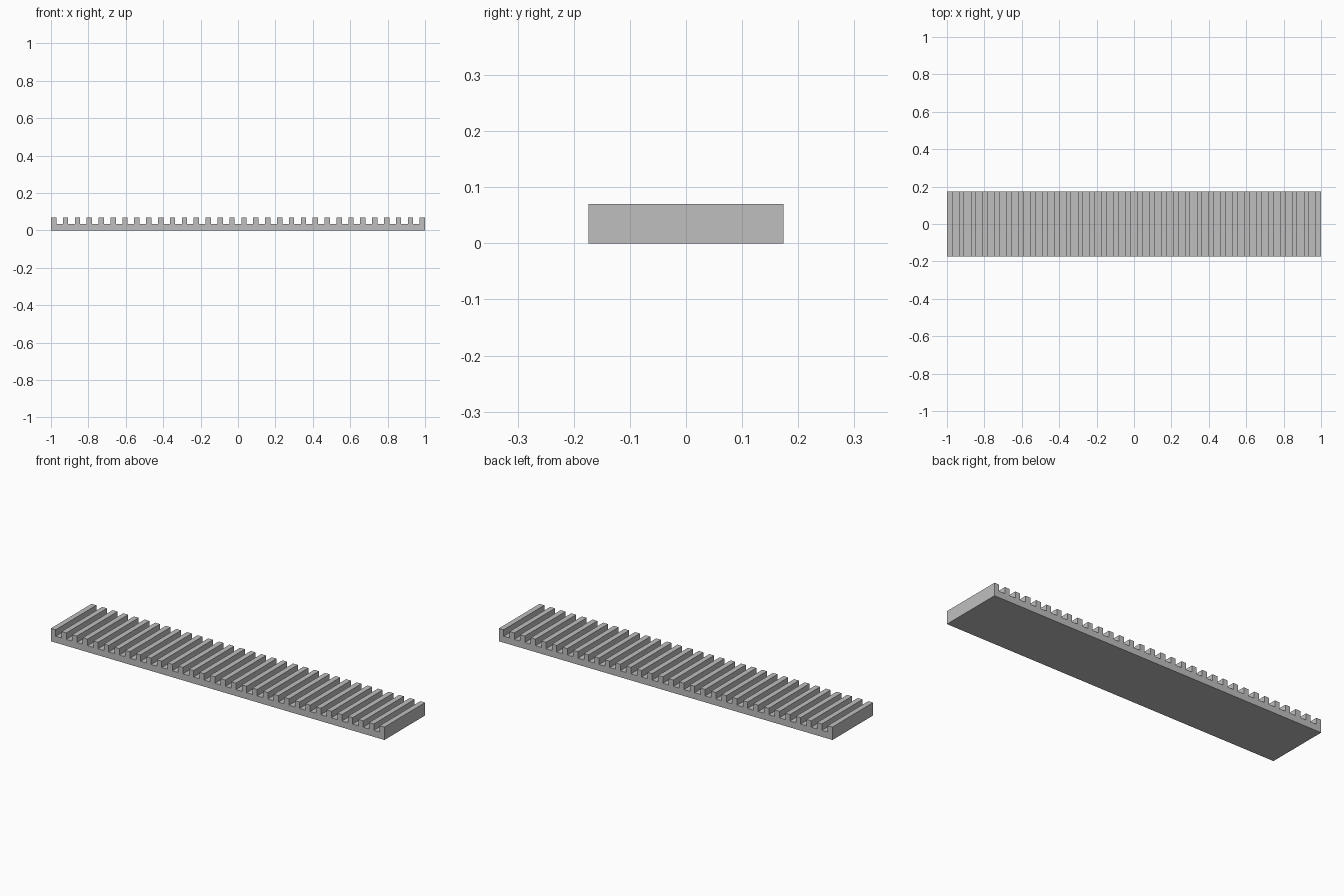
import bpy
import bmesh

# Remove the default object
cube = bpy.data.objects.get("Cube")
if cube:
    bpy.data.objects.remove(cube, do_unlink=True)

# Main dimensions
LENGTH = 2.0
WIDTH = 0.348
HEIGHT = 0.07
FLOOR = 0.035
TEETH = 32
TOOTH = 0.0285
PITCH = (LENGTH - TOOTH) / (TEETH - 1)

# Single grey material
grey = bpy.data.materials.new("plain grey")
grey.use_nodes = True
colour = (0.52, 0.52, 0.52, 1.0)
grey.diffuse_color = colour
grey.node_tree.nodes["Principled BSDF"].inputs["Base Color"].default_value = colour

# Toothed side profile: flat bottom, then square teeth from right to left
left = -LENGTH / 2
profile = [(left, 0), (-left, 0)]
for i in reversed(range(TEETH)):
    x0 = left + i * PITCH
    x1 = x0 + TOOTH
    if i < TEETH - 1:
        profile.append((x1, FLOOR))
    profile += [(x1, HEIGHT), (x0, HEIGHT)]
    if i > 0:
        profile.append((x0, FLOOR))

# Extrude the profile across the width
bm = bmesh.new()
front = bm.faces.new([bm.verts.new((x, -WIDTH / 2, z)) for x, z in profile])
result = bmesh.ops.extrude_face_region(bm, geom=[front], use_keep_orig=True)
moved = [v for v in result["geom"] if isinstance(v, bmesh.types.BMVert)]
bmesh.ops.translate(bm, verts=moved, vec=(0, WIDTH, 0))
bmesh.ops.recalc_face_normals(bm, faces=bm.faces[:])

mesh = bpy.data.meshes.new("gear_rack")
bm.to_mesh(mesh)
bm.free()
mesh.materials.append(grey)
rack = bpy.data.objects.new("gear_rack", mesh)
bpy.context.collection.objects.link(rack)
